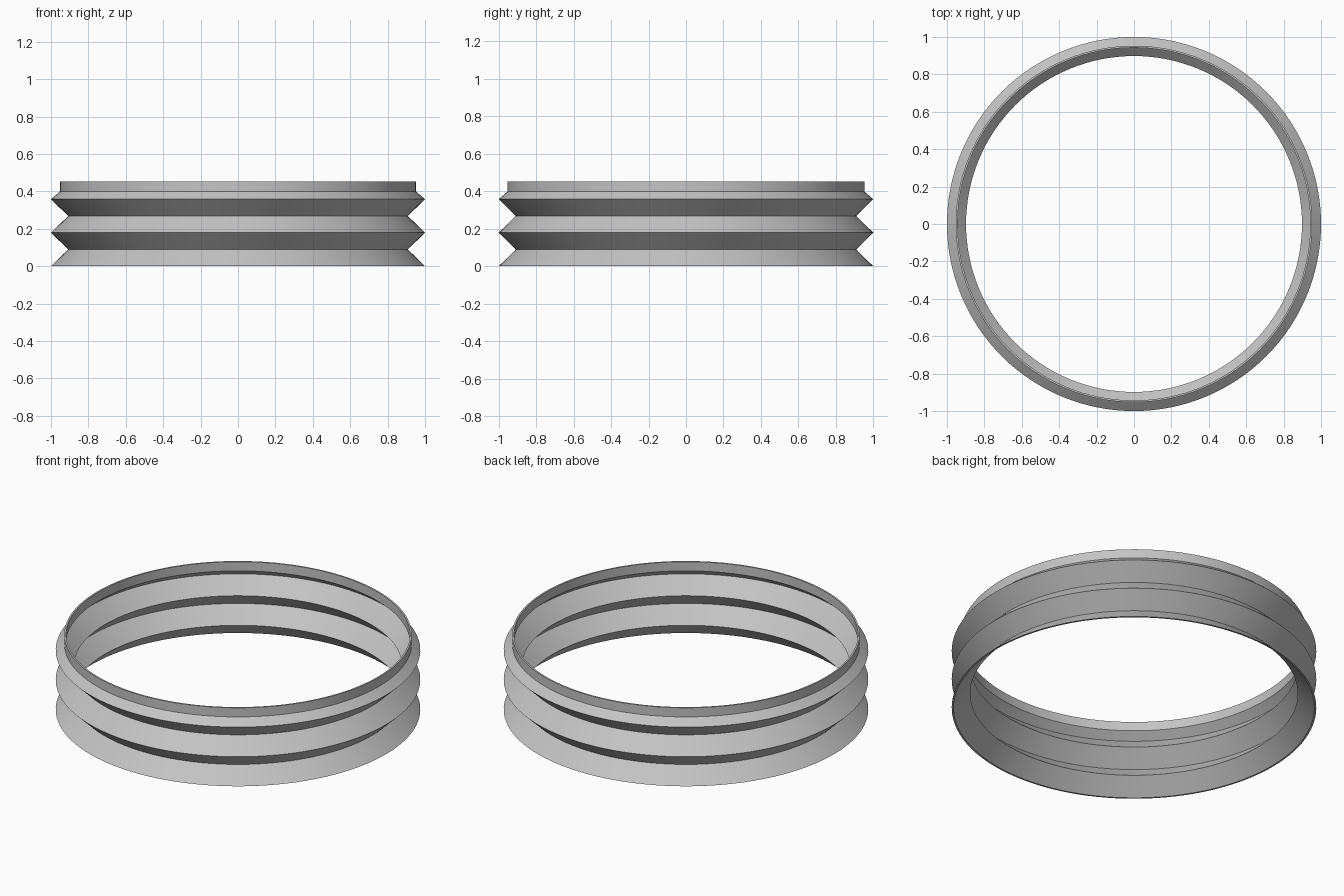
import bpy
import bmesh
from math import cos, sin, tau, radians

SEGMENTS = 128
WALL = 0.01

cube = bpy.data.objects.get("Cube")
if cube:
    bpy.data.objects.remove(cube, do_unlink=True)

# Single plain grey
grey = bpy.data.materials.new("Grey")
grey.use_nodes = True
colour = (0.55, 0.55, 0.55, 1)
grey.diffuse_color = colour
grey.node_tree.nodes["Principled BSDF"].inputs["Base Color"].default_value = colour


def lathe(name, profile):
    """Revolve a closed (radius, height) profile about z."""
    bm = bmesh.new()
    rings = []
    for i in range(SEGMENTS):
        a = tau * i / SEGMENTS
        rings.append([bm.verts.new((r * cos(a), r * sin(a), z)) for r, z in profile])
    n = len(profile)
    for i, ring in enumerate(rings):
        following = rings[(i + 1) % SEGMENTS]
        for j in range(n):
            k = (j + 1) % n
            bm.faces.new((ring[j], following[j], following[k], ring[k]))
    bmesh.ops.recalc_face_normals(bm, faces=bm.faces)
    mesh = bpy.data.meshes.new(name)
    bm.to_mesh(mesh)
    bm.free()
    mesh.materials.append(grey)
    obj = bpy.data.objects.new(name, mesh)
    bpy.context.collection.objects.link(obj)
    bpy.ops.object.select_all(action="DESELECT")
    obj.select_set(True)
    bpy.context.view_layer.objects.active = obj
    bpy.ops.object.shade_smooth_by_angle(angle=radians(30))
    return obj


# Pleated wall: ridges and grooves, then a straight collar at the top
fold = 0.0895
outer = [(1.0 if i % 2 == 0 else 0.908, i * fold) for i in range(5)]
outer += [(0.953, 0.398), (0.953, 0.453)]
inner = [(r - WALL, z) for r, z in reversed(outer)]
lathe("bellows_ring", outer + inner)
